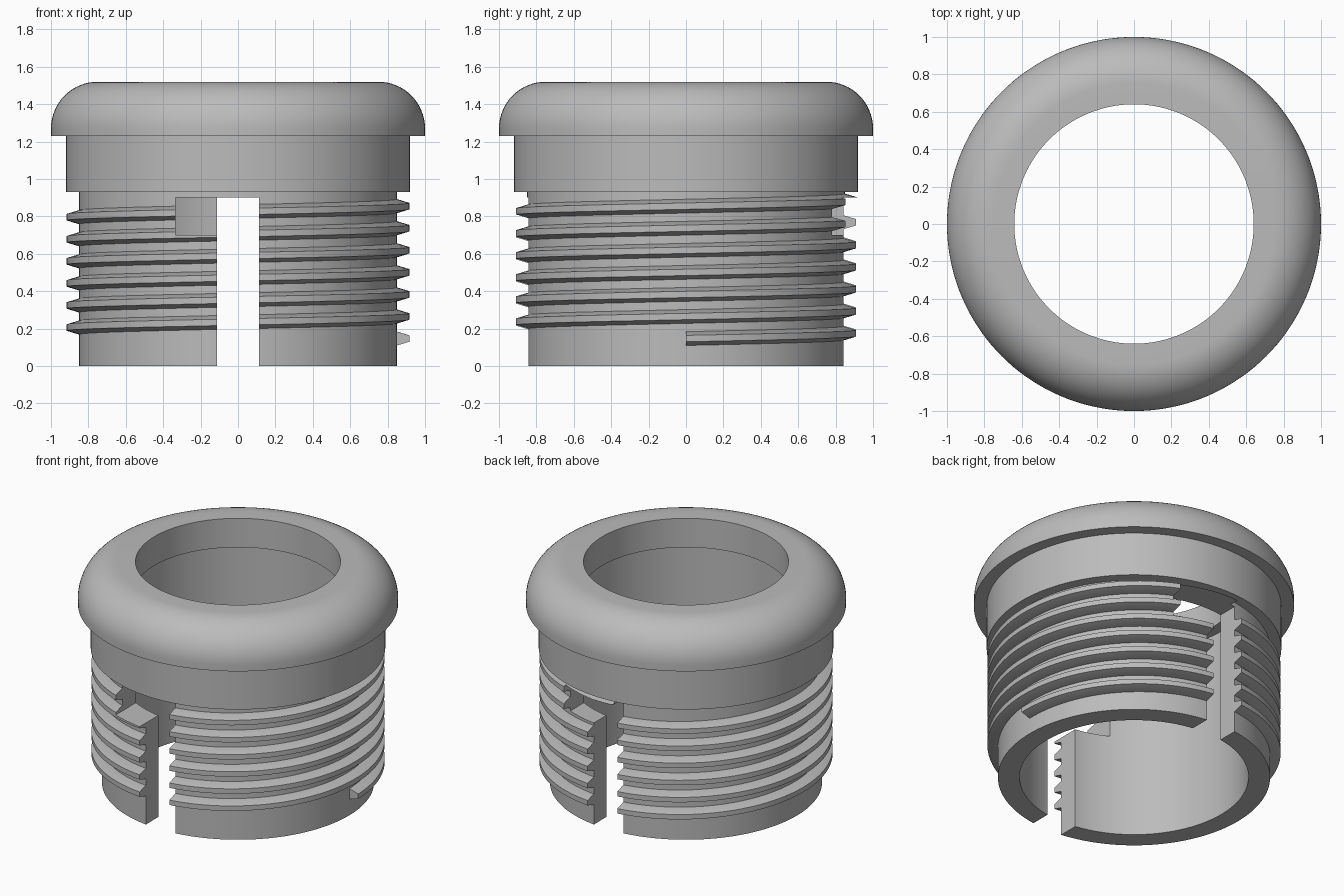
import bpy, bmesh, math

cube = bpy.data.objects.get("Cube")
if cube:
    bpy.data.objects.remove(cube, do_unlink=True)

SEGMENTS = 144          # facets around the full circle
PITCH = 0.118           # thread rise per turn
TURNS = 6.27

grey = bpy.data.materials.new("grey plastic")
grey.use_nodes = True
colour = (0.5, 0.5, 0.5, 1)
grey.diffuse_color = colour
grey.node_tree.nodes["Principled BSDF"].inputs["Base Color"].default_value = colour


def sweep(name, rings, closed):
    """Skin a list of equal-sized rings of points into a closed solid."""
    bm = bmesh.new()
    loops = [[bm.verts.new(p) for p in ring] for ring in rings]
    n = len(loops[0])
    pairs = list(zip(loops, loops[1:]))
    if closed:
        pairs.append((loops[-1], loops[0]))
    else:
        bm.faces.new(loops[0])
        bm.faces.new(loops[-1])
    for a, b in pairs:
        for i in range(n):
            j = (i + 1) % n
            bm.faces.new((a[i], a[j], b[j], b[i]))
    bmesh.ops.recalc_face_normals(bm, faces=bm.faces)
    mesh = bpy.data.meshes.new(name)
    bm.to_mesh(mesh)
    bm.free()
    obj = bpy.data.objects.new(name, mesh)
    bpy.context.collection.objects.link(obj)
    mesh.materials.append(grey)
    return obj


def turned(profile, angle, lift=0):
    """Place a radius/height profile at an angle about the z axis."""
    return [(r * math.cos(angle), r * math.sin(angle), z + lift) for r, z in profile]


# Body: sleeve, collar and rounded cap with an inner lip, as one turned profile
round_r = 0.25
cap_round = [(0.75 + round_r * math.cos(a), 1.27 + round_r * math.sin(a))
             for a in (math.pi / 2 * i / 16 for i in range(17))]
body_profile = ([(0.715, 0), (0.85, 0), (0.85, 0.93), (0.92, 0.93), (0.92, 1.23), (1, 1.23)]
                + cap_round + [(0.64, 1.52), (0.64, 1.32), (0.715, 1.32)])
step = math.tau / SEGMENTS
body = sweep("flanged_body", [turned(body_profile, i * step) for i in range(SEGMENTS)], True)

# Thread: trapezoid swept up a right-handed helix, rooted inside the sleeve wall
tooth = [(0.8, -0.037), (0.85, -0.037), (0.916, -0.017),
         (0.916, 0.017), (0.85, 0.037), (0.8, 0.037)]
thread = sweep("screw_thread",
               [turned(tooth, i * step, 0.147 + PITCH * i / SEGMENTS)
                for i in range(int(TURNS * SEGMENTS) + 1)], False)

# L-shaped locking slots, front and back
slot = [(-0.113, -0.1), (-0.113, 0.7), (-0.335, 0.7),
        (-0.335, 0.9), (0.113, 0.9), (0.113, -0.1)]
cutters = []
for name, side in (("front_slot_cutter", 1), ("back_slot_cutter", -1)):
    rings = [[(side * x, side * y, z) for x, z in slot] for y in (-1.2, 0)]
    cutter = sweep(name, rings, False)
    cutter.hide_render = True
    cutters.append(cutter)

for obj in (body, thread):
    bpy.ops.object.select_all(action='DESELECT')
    obj.select_set(True)
    bpy.context.view_layer.objects.active = obj
    for cutter in cutters:
        mod = obj.modifiers.new("slot", 'BOOLEAN')
        mod.operation = 'DIFFERENCE'
        mod.solver = 'EXACT'
        mod.object = cutter
        bpy.ops.object.modifier_apply(modifier=mod.name)
    bpy.ops.object.shade_smooth_by_angle(angle=math.radians(20))

for cutter in cutters:
    bpy.data.objects.remove(cutter, do_unlink=True)
